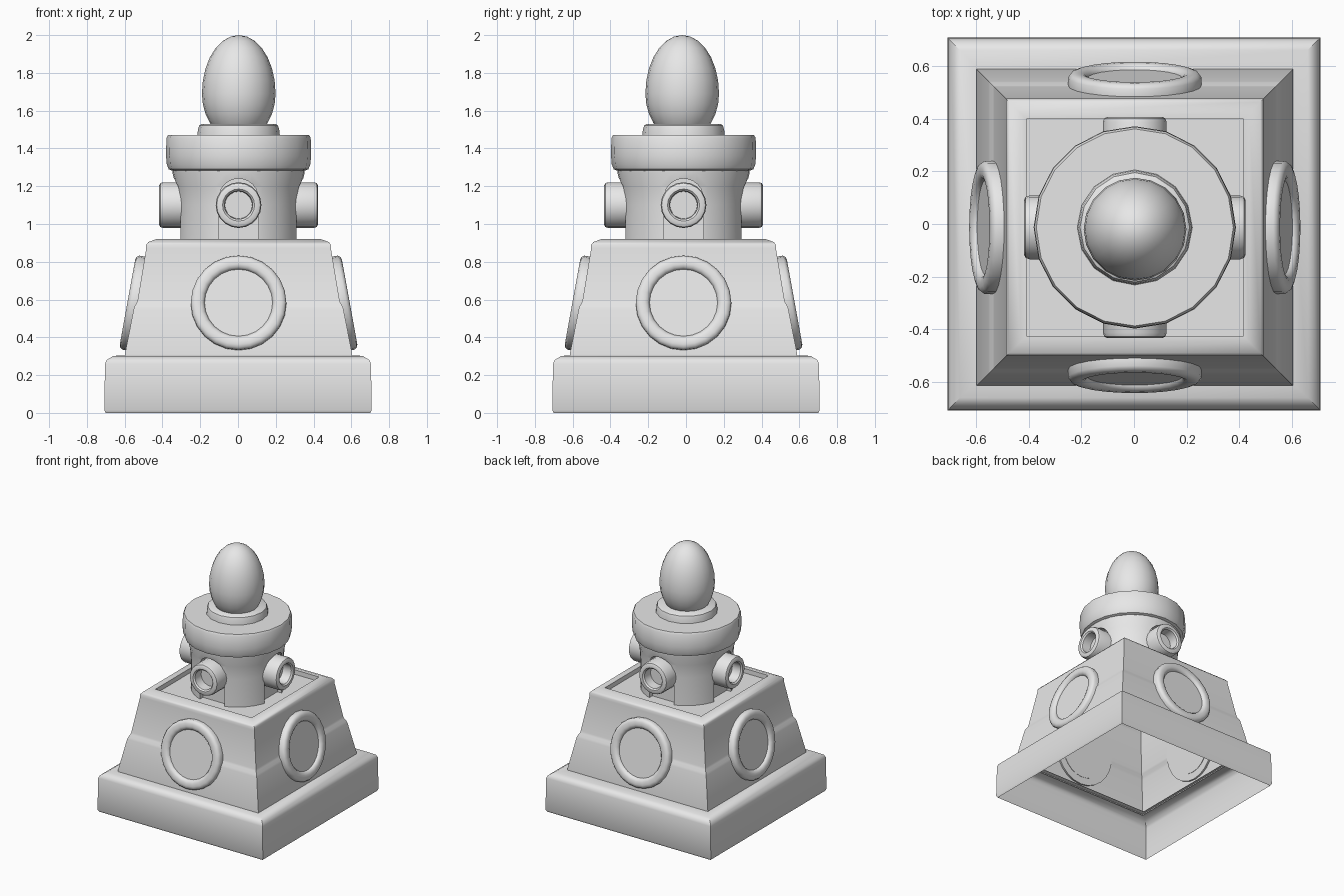
import bpy
import bmesh
from math import radians, pi, cos, sin, sqrt
from mathutils import Matrix, Vector

cube = bpy.data.objects.get("Cube")
if cube:
    bpy.data.objects.remove(cube, do_unlink=True)

stone = bpy.data.materials.new("light_grey_stone")
stone.use_nodes = True
stone.diffuse_color = (0.8, 0.8, 0.8, 1)
stone.node_tree.nodes["Principled BSDF"].inputs["Base Color"].default_value = (0.8, 0.8, 0.8, 1)

OFFSET = Matrix.Translation((0.003, -0.013, 0))


def finish(name, bm, matrix, smooth=40):
    bmesh.ops.remove_doubles(bm, verts=bm.verts, dist=0.0001)
    bmesh.ops.recalc_face_normals(bm, faces=bm.faces)
    bm.transform(matrix)
    mesh = bpy.data.meshes.new(name)
    bm.to_mesh(mesh)
    bm.free()
    mesh.materials.append(stone)
    obj = bpy.data.objects.new(name, mesh)
    bpy.context.collection.objects.link(obj)
    shade(obj, smooth)
    return obj


def shade(obj, angle):
    bpy.ops.object.select_all(action='DESELECT')
    obj.select_set(True)
    bpy.context.view_layer.objects.active = obj
    bpy.ops.object.shade_smooth_by_angle(angle=radians(angle))


def turned(name, profile, sides, matrix=OFFSET, closed=False, smooth=40):
    """Sweep a (radius, height) profile round z; four sides give a square."""
    bm = bmesh.new()
    square = sides == 4
    scale, phase = (sqrt(2), pi / 4) if square else (1, 0)
    rings = []
    for i in range(sides):
        a = phase + 2 * pi * i / sides
        rings.append([bm.verts.new((r * scale * cos(a), r * scale * sin(a), z)) for r, z in profile])
    count = len(profile)
    for i in range(sides):
        a, b = rings[i], rings[(i + 1) % sides]
        for j in range(count if closed else count - 1):
            k = (j + 1) % count
            bm.faces.new((a[j], b[j], b[k], a[k]))
    return finish(name, bm, matrix, smooth)


# Hollow square plinth, open underneath
turned("plinth", [(0.7, 0), (0.708, 0.015), (0.704, 0.26), (0.695, 0.28),
                  (0.66, 0.302), (0.58, 0.305)], 4, Matrix.Identity(4))

# Two sloping tiers with a raised rim and a sunken top
turned("tapered_body", [(0.601, 0.295), (0.601, 0.315), (0.555, 0.55), (0.55, 0.565),
                        (0.538, 0.585), (0.534, 0.6), (0.489, 0.87), (0.489, 0.89),
                        (0.477, 0.905), (0.435, 0.92), (0.412, 0.92),
                        (0.412, 0.885), (0, 0.885)], 4)

# Round drum with a slight flare under the cap
drum = turned("drum", [(0, 0.88), (0.325, 0.88), (0.325, 1.1), (0.332, 1.2),
                       (0.35, 1.27), (0.35, 1.3), (0, 1.3)], 32)


def arch_cutter(turn):
    bm = bmesh.new()
    half = 0.105
    outline = [(-half, 0.8), (half, 0.8)]
    outline += [(half * cos(pi * i / 12), 1.135 + half * sin(pi * i / 12)) for i in range(13)]
    face = bm.faces.new([bm.verts.new((x, -0.27, z)) for x, z in outline])
    extruded = bmesh.ops.extrude_face_region(bm, geom=[face])["geom"]
    moved = [v for v in extruded if isinstance(v, bmesh.types.BMVert)]
    bmesh.ops.translate(bm, verts=moved, vec=Vector((0, -0.2, 0)))
    if face not in bm.faces[:]:
        bmesh.ops.holes_fill(bm, edges=bm.edges)
    return finish("arch_cutter", bm, turn)


sides = {"front": 0, "left": 1, "back": 2, "right": 3}
tilt = radians(10.3)
for side, quarter in sides.items():
    turn = OFFSET @ Matrix.Rotation(quarter * pi / 2, 4, 'Z')

    # Arched niche cut into the drum
    cutter = arch_cutter(turn)
    cut = drum.modifiers.new("niche", 'BOOLEAN')
    cut.operation = 'DIFFERENCE'
    cut.solver = 'EXACT'
    cut.object = cutter
    bpy.context.view_layer.objects.active = drum
    bpy.ops.object.modifier_apply(modifier=cut.name)
    bpy.data.objects.remove(cutter, do_unlink=True)

    # Round hollow port standing in the niche
    port = turn @ Matrix.Translation((0, -0.42, 1.1)) @ Matrix.Rotation(pi / 2, 4, 'X')
    turned(side + "_port", [(0.121, -0.17), (0.121, -0.02), (0.116, -0.006), (0.105, 0),
                            (0.085, 0), (0.075, -0.01), (0.072, -0.08), (0, -0.08)], 20, port)

    # Ring and flat disc lying on the sloping wall
    slope = (turn @ Matrix.Translation((0, -0.588, 0.587))
             @ Matrix.Rotation(pi / 2 - tilt, 4, 'X'))
    turned(side + "_ring", [(0.253, -0.052), (0.253, -0.018), (0.243, -0.005), (0.228, 0),
                            (0.205, 0), (0.19, -0.006), (0.18, -0.02), (0.18, -0.052)],
           24, slope, closed=True, smooth=50)
    turned(side + "_disc", [(0, -0.022), (0.2, -0.022), (0.2, -0.055), (0, -0.055)], 24, slope)

shade(drum, 40)

# Overhanging cap and collar
turned("cap", [(0, 1.28), (0.345, 1.28), (0.37, 1.29), (0.38, 1.315), (0.384, 1.36),
               (0.382, 1.455), (0.374, 1.47), (0, 1.47)], 20)
turned("collar", [(0.219, 1.465), (0.215, 1.5), (0.208, 1.522), (0.195, 1.53), (0, 1.53)], 16)

# Egg-shaped finial, widest below the middle
egg = []
for i in range(15):
    a = -pi / 2 + pi * i / 14
    height = 0.31 if a > 0 else 0.25
    egg.append((0.195 * cos(a) if 0 < i < 14 else 0, 1.69 + height * sin(a)))
turned("egg_finial", egg, 20, Matrix.Translation((0.004, -0.02, 0)), smooth=60)
